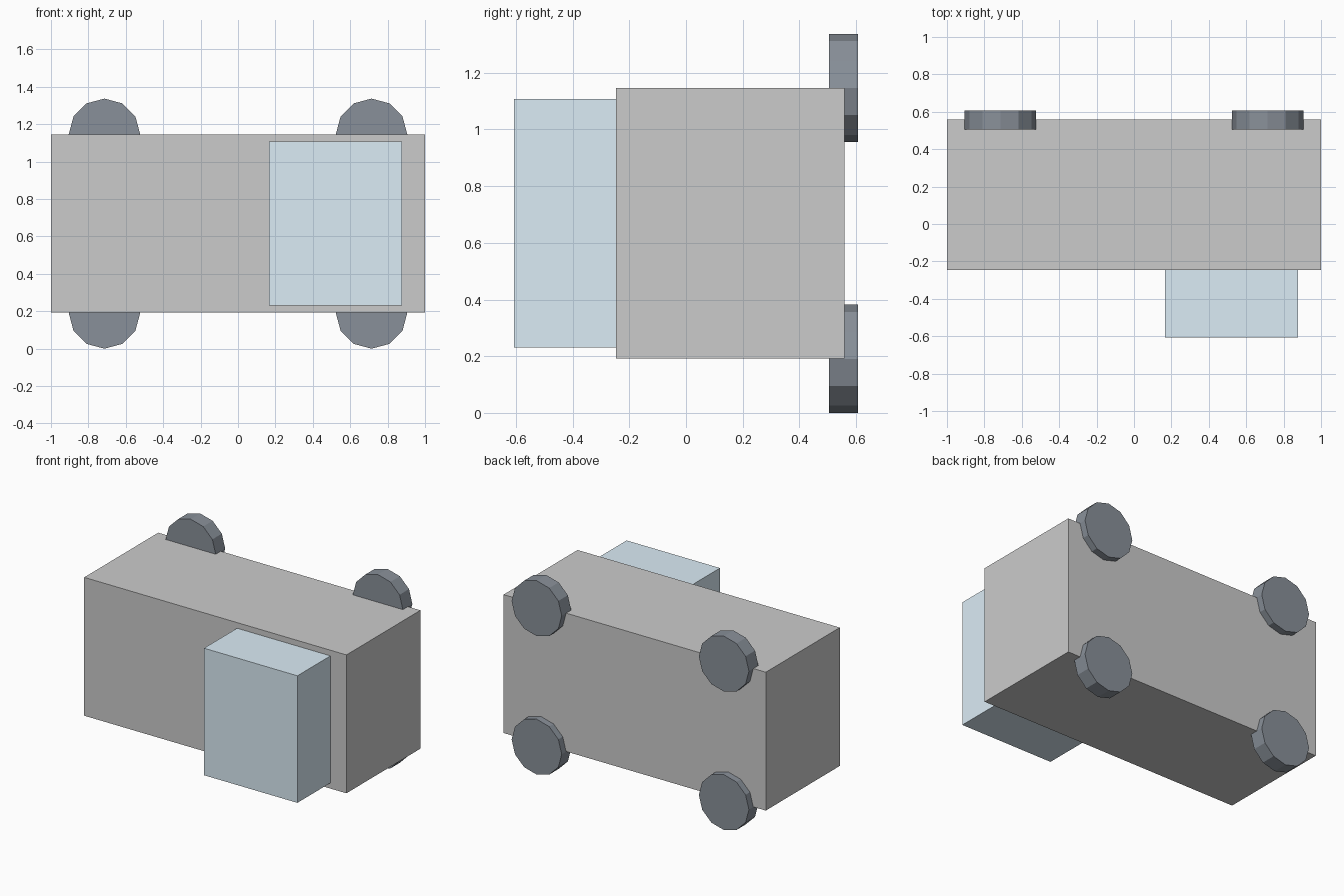
import bpy
from math import pi

if "Cube" in bpy.data.objects:
    bpy.data.objects.remove(bpy.data.objects["Cube"])


def material(name, rgb):
    mat = bpy.data.materials.new(name)
    mat.diffuse_color = (*rgb, 1)
    mat.use_nodes = True
    mat.node_tree.nodes["Principled BSDF"].inputs["Base Color"].default_value = mat.diffuse_color
    return mat


def box(name, low, high, mat=None):
    centre = [(a + b) / 2 for a, b in zip(low, high)]
    bpy.ops.mesh.primitive_cube_add(size=1, location=centre)
    obj = bpy.context.object
    obj.name = name
    obj.scale = [b - a for a, b in zip(low, high)]
    bpy.ops.object.transform_apply(location=False, rotation=False, scale=True)
    if mat:
        obj.data.materials.append(mat)
    return obj


glass = material("pale_blue", (0.71, 0.84, 0.92))
rubber = material("dark_rubber", (0.25, 0.28, 0.32))

# Main body and the cabin block on its front face
box("body", (-1, -0.247, 0.192), (1, 0.559, 1.146))
box("cabin", (0.166, -0.607, 0.231), (0.878, -0.247, 1.107), glass)

# Four twelve-sided wheels, half sunk into the back face corners
for side, x in (("left", -0.714), ("right", 0.714)):
    for level, z in (("lower", 0.191), ("upper", 1.146)):
        bpy.ops.mesh.primitive_cylinder_add(
            vertices=12, radius=0.191, depth=0.103,
            location=(x, 0.5555, z), rotation=(pi / 2, 0, 0))
        wheel = bpy.context.object
        wheel.name = f"wheel_{level}_{side}"
        wheel.data.materials.append(rubber)
